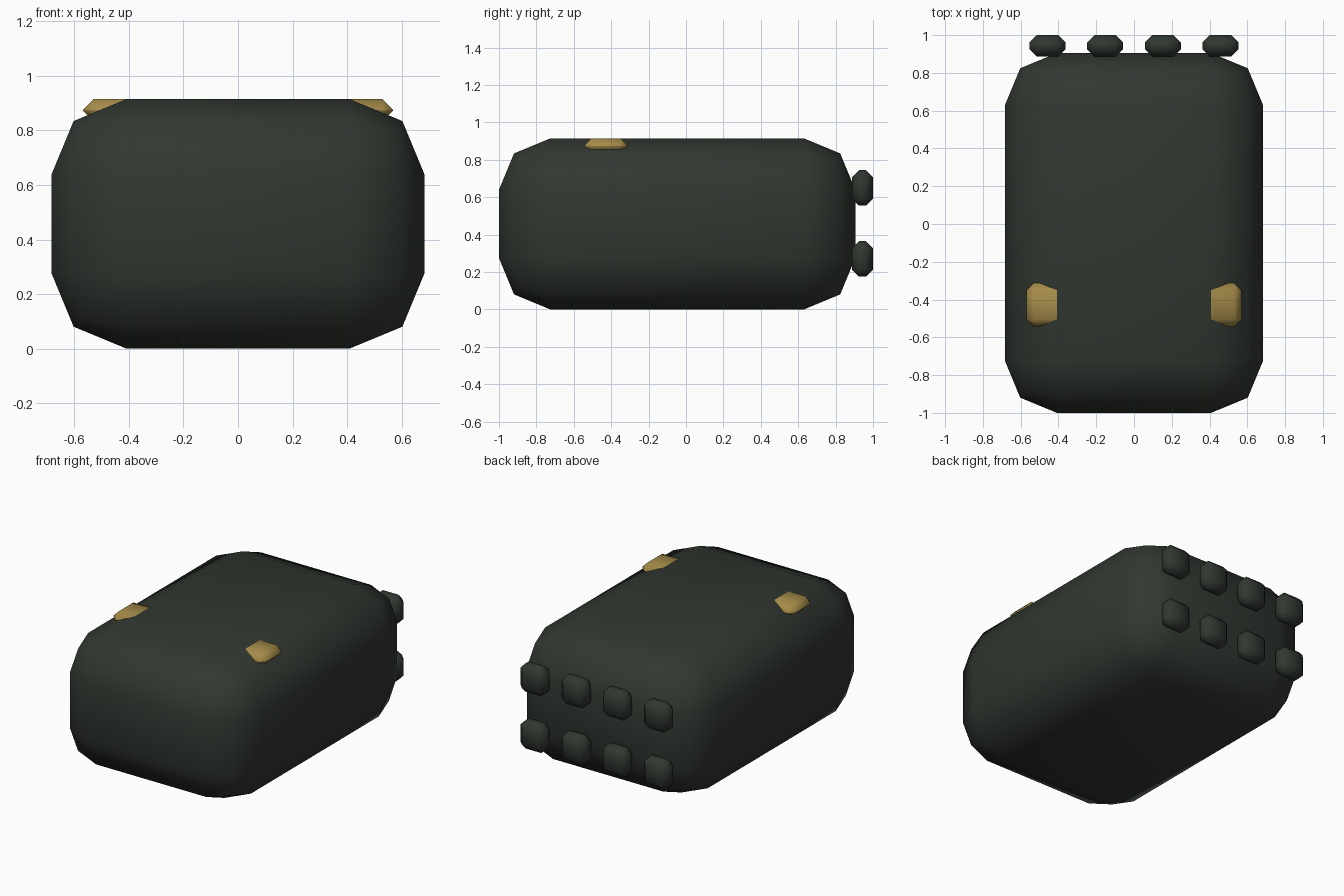
import bpy

if "Cube" in bpy.data.objects:
    bpy.data.objects.remove(bpy.data.objects["Cube"])


def material(name, rgb):
    m = bpy.data.materials.new(name)
    m.diffuse_color = (*rgb, 1)
    m.use_nodes = True
    m.node_tree.nodes["Principled BSDF"].inputs["Base Color"].default_value = m.diffuse_color
    return m


dark_green = material("dark green", (0.03, 0.038, 0.03))
brass = material("brass", (0.38, 0.26, 0.068))


def rounded_box(name, lo, hi, bevel, segments, mat):
    """Box between two corners with bevelled, smooth-shaded edges."""
    centre = [(a + b) / 2 for a, b in zip(lo, hi)]
    bpy.ops.mesh.primitive_cube_add(size=1, location=centre)
    ob = bpy.context.object
    ob.name = name
    ob.scale = [b - a for a, b in zip(lo, hi)]
    bpy.ops.object.transform_apply(location=False, rotation=False, scale=True)
    mod = ob.modifiers.new("bevel", 'BEVEL')
    mod.width = bevel
    mod.segments = segments
    bpy.ops.object.modifier_apply(modifier=mod.name)
    bpy.ops.object.shade_smooth()
    ob.data.materials.append(mat)
    return ob


# main padded body
rounded_box("body", (-0.683, -1, 0), (0.683, 0.905, 0.915), 0.275, 2, dark_green)

# brass bar, sunk flush into the top with only its ends showing
rounded_box("top_bar", (-0.568, -0.543, 0.834), (0.568, -0.312, 0.9146), 0.038, 1, brass)

# two rows of four studs on the back
for row, z in enumerate((0.27, 0.65)):
    for col in range(4):
        x = (col - 1.5) * 0.305
        rounded_box(f"back_stud_{row}_{col}", (x - 0.095, 0.887, z - 0.095),
                    (x + 0.095, 1.0, z + 0.095), 0.038, 1, dark_green)
